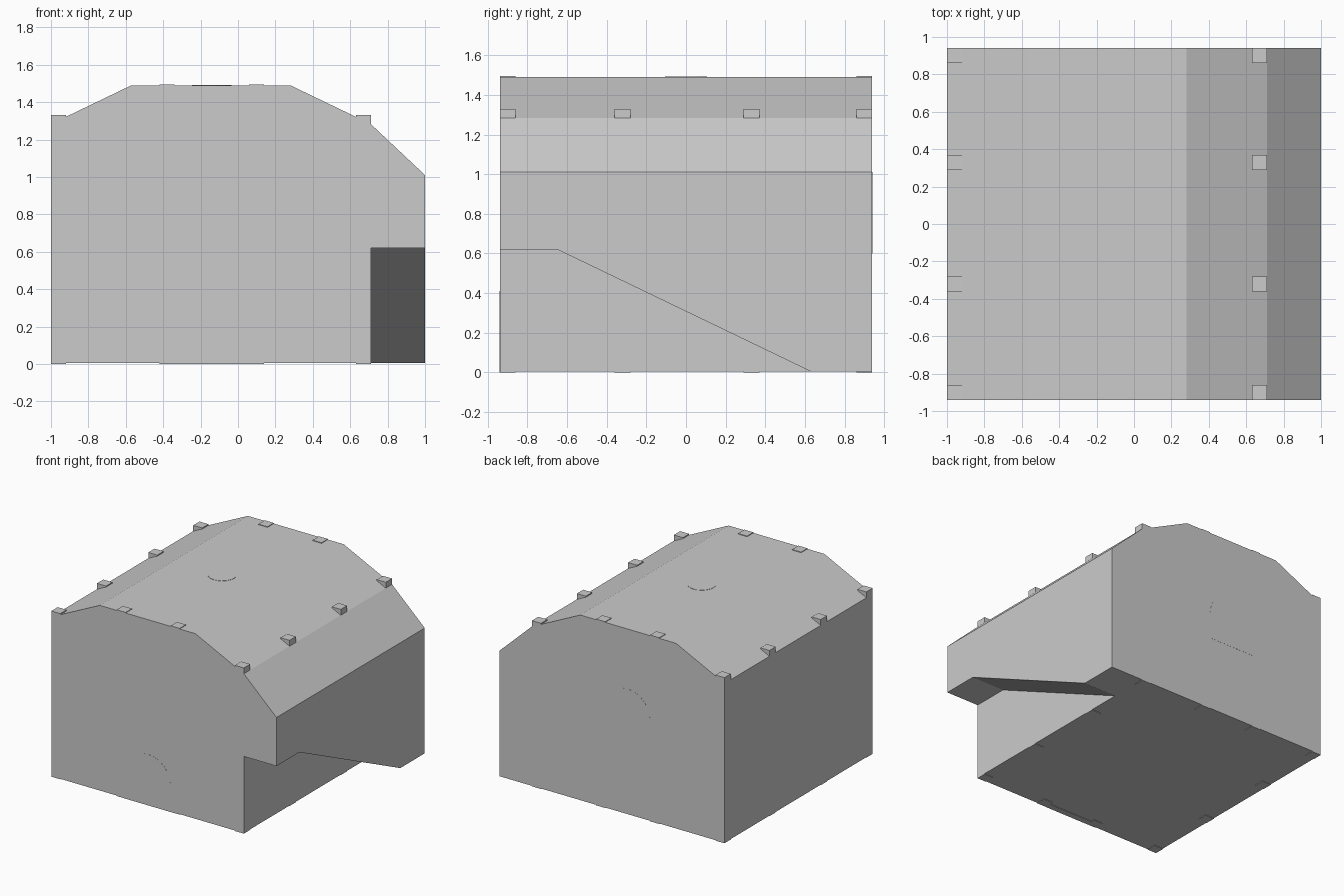
import bpy, bmesh, math
from mathutils import Vector

if "Cube" in bpy.data.objects:
    bpy.data.objects.remove(bpy.data.objects["Cube"])

FRONT, BACK = -0.94, 0.94


def extrude_profile(name, points, offset):
    """Solid made from a flat polygon pushed along an offset vector."""
    bm = bmesh.new()
    face = bm.faces.new([bm.verts.new(p) for p in points])
    result = bmesh.ops.extrude_face_region(bm, geom=[face])
    moved = [v for v in result["geom"] if isinstance(v, bmesh.types.BMVert)]
    bmesh.ops.translate(bm, verts=moved, vec=Vector(offset))
    bmesh.ops.recalc_face_normals(bm, faces=bm.faces)
    mesh = bpy.data.meshes.new(name)
    bm.to_mesh(mesh)
    bm.free()
    obj = bpy.data.objects.new(name, mesh)
    bpy.context.collection.objects.link(obj)
    return obj


def post(name, x, y, top, size=0.08):
    """Upright square timber centred on x, y and standing on the ground."""
    h = size / 2
    base = [(x - h, y - h, 0), (x + h, y - h, 0), (x + h, y + h, 0), (x - h, y + h, 0)]
    return extrude_profile(name, base, (0, 0, top))


def arch(name, x, y, z, depth, radius=0.2, straight=0.21, steps=12):
    """Round-headed slab facing along y."""
    pts = [(x - radius, y, z), (x + radius, y, z)]
    for i in range(steps + 1):
        a = math.pi * i / steps
        pts.append((x + radius * math.cos(a), y, z + straight + radius * math.sin(a)))
    return extrude_profile(name, pts, (0, depth, 0))


# Main hall with the faceted roof
hall = [(-1, 0.004), (0.71, 0.004), (0.71, 1.283), (0.28, 1.49), (-0.57, 1.49), (-1, 1.283)]
extrude_profile("main_hall", [(x, FRONT, z) for x, z in hall], (0, BACK - FRONT, 0))

# Lean-to over the side ramp: sloped underside first, lean-to roof cut afterwards
side = [(FRONT, 0.62), (-0.65, 0.62), (0.63, 0.004), (BACK, 0.004), (BACK, 1.283), (FRONT, 1.283)]
lean_to = extrude_profile("side_lean_to", [(0.71, y, z) for y, z in side], (0.29, 0, 0))
for v in lean_to.data.vertices:
    if v.co.x > 0.9 and v.co.z > 1.2:
        v.co.z = 1.01

# Timber posts poking through the eaves on both long sides
for x in (-0.96, 0.67):
    for y in (-0.90, -0.32, 0.33, 0.90):
        post("eaves_post", x, y, 1.33)

# Taller posts in the gable walls
for x in (-0.38, 0.10):
    for y in (-0.90, 0.90):
        post("gable_post", x, y, 1.495)

# Flush arched doorway in front and matching window at the back
arch("front_doorway", -0.14, FRONT - 0.001, 0.0, 0.05)
arch("back_window", -0.14, BACK + 0.001, 0.6, -0.05)

# Round smoke hatch almost flush with the roof
ring = [(-0.14 + 0.105 * math.cos(math.tau * i / 24), 0.105 * math.sin(math.tau * i / 24), 1.44)
        for i in range(24)]
extrude_profile("roof_hatch", ring, (0, 0, 0.052))
